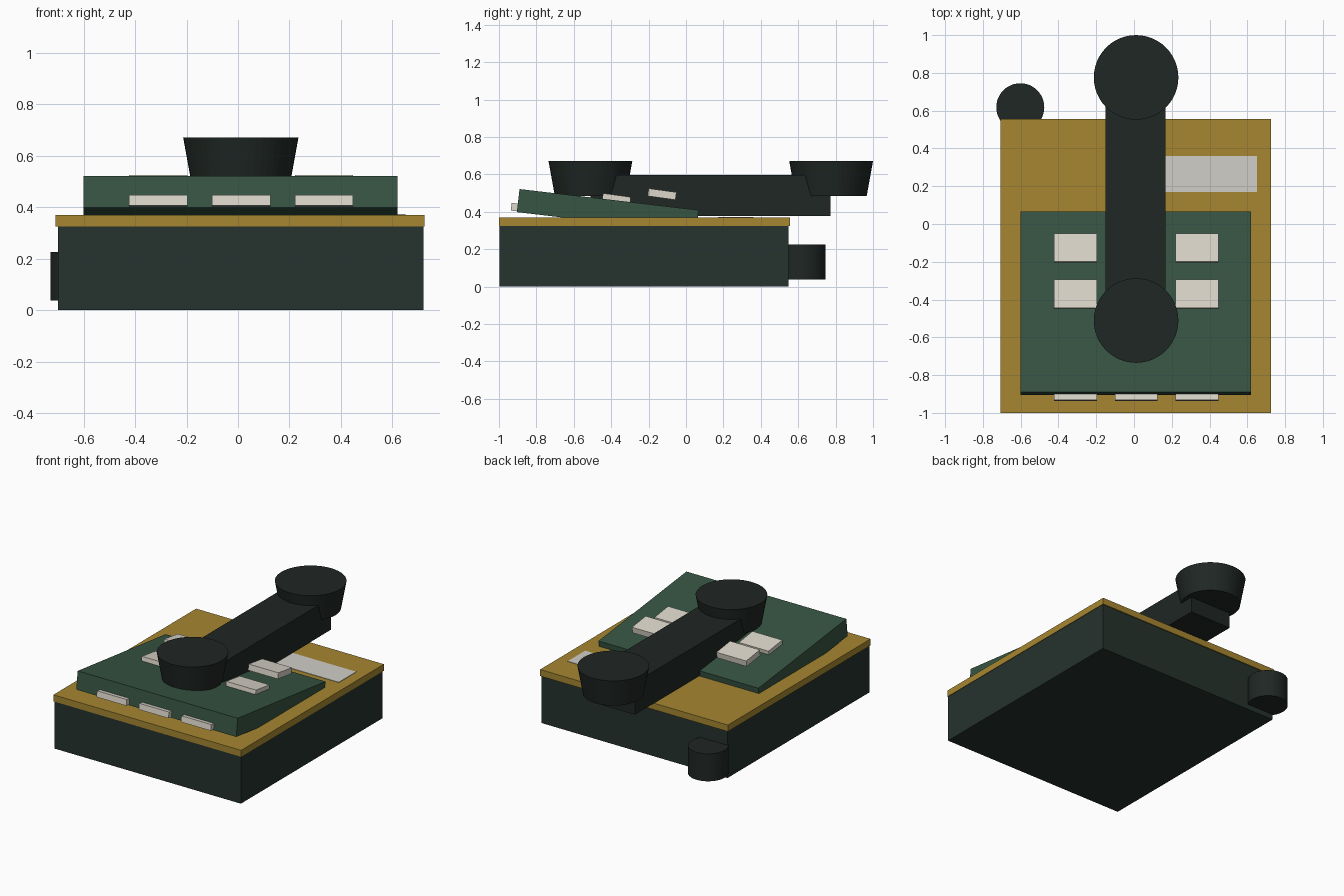
import bpy
from math import radians, pi

if "Cube" in bpy.data.objects:
    bpy.data.objects.remove(bpy.data.objects["Cube"])


def material(name, rgb):
    m = bpy.data.materials.new(name)
    m.diffuse_color = (*rgb, 1)
    m.use_nodes = True
    m.node_tree.nodes["Principled BSDF"].inputs["Base Color"].default_value = m.diffuse_color
    return m


DARK_GREEN = material("dark_green", (0.019, 0.032, 0.026))
BLACK = material("black_green", (0.014, 0.020, 0.017))
GREEN = material("green", (0.038, 0.09, 0.056))
GOLD = material("gold", (0.38, 0.24, 0.03))
CREAM = material("cream", (0.72, 0.68, 0.60))
PAPER = material("paper", (0.64, 0.62, 0.58))


def box(name, center, size, mat, tilt=0.0):
    bpy.ops.mesh.primitive_cube_add(size=1, location=center)
    ob = bpy.context.object
    ob.name = name
    ob.scale = size
    ob.rotation_euler.x = radians(tilt)
    ob.data.materials.append(mat)
    return ob


def span_box(name, lo, hi, mat):
    center = [(a + b) / 2 for a, b in zip(lo, hi)]
    size = [b - a for a, b in zip(lo, hi)]
    return box(name, center, size, mat)


def drum(name, x, y, z0, z1, r0, r1, mat):
    bpy.ops.mesh.primitive_cone_add(vertices=48, radius1=r0, radius2=r1,
                                    depth=z1 - z0, location=(x, y, (z0 + z1) / 2))
    ob = bpy.context.object
    ob.name = name
    ob.data.materials.append(mat)
    return ob


# Housing, top plate and label
span_box("housing", (-0.70, -0.997, 0), (0.72, 0.548, 0.326), DARK_GREEN)
span_box("top_plate", (-0.708, -1.0, 0.325), (0.724, 0.555, 0.37), GOLD)
span_box("label", (0.16, 0.17, 0.36), (0.65, 0.36, 0.373), PAPER)

# Tilted keypad panel, its rear edge sunk into the plate
box("keypad_panel", (0.01, -0.4185, 0.4035), (1.22, 0.964, 0.124), GREEN, -6.7)

# Keys: three columns, four rows
for row in range(4):
    for col in range(3):
        box(f"key_{row}_{col}",
            (0.012 + (col - 1) * 0.322, -0.86 + row * 0.244, 0.417 + row * 0.0257),
            (0.227, 0.15, 0.041), CREAM, -7.8)

# Handset: grip bar with a tapered cup at each end
span_box("handset_grip", (-0.152, -0.51, 0.376), (0.168, 0.773, 0.597), BLACK)
for name, y in (("mouth_cup", -0.511), ("ear_cup", 0.776)):
    drum(name, 0.011, y, 0.484, 0.671, 0.19, 0.224, BLACK)

# Cable socket on the back
drum("cable_socket", -0.602, 0.618, 0.037, 0.226, 0.127, 0.127, BLACK)
